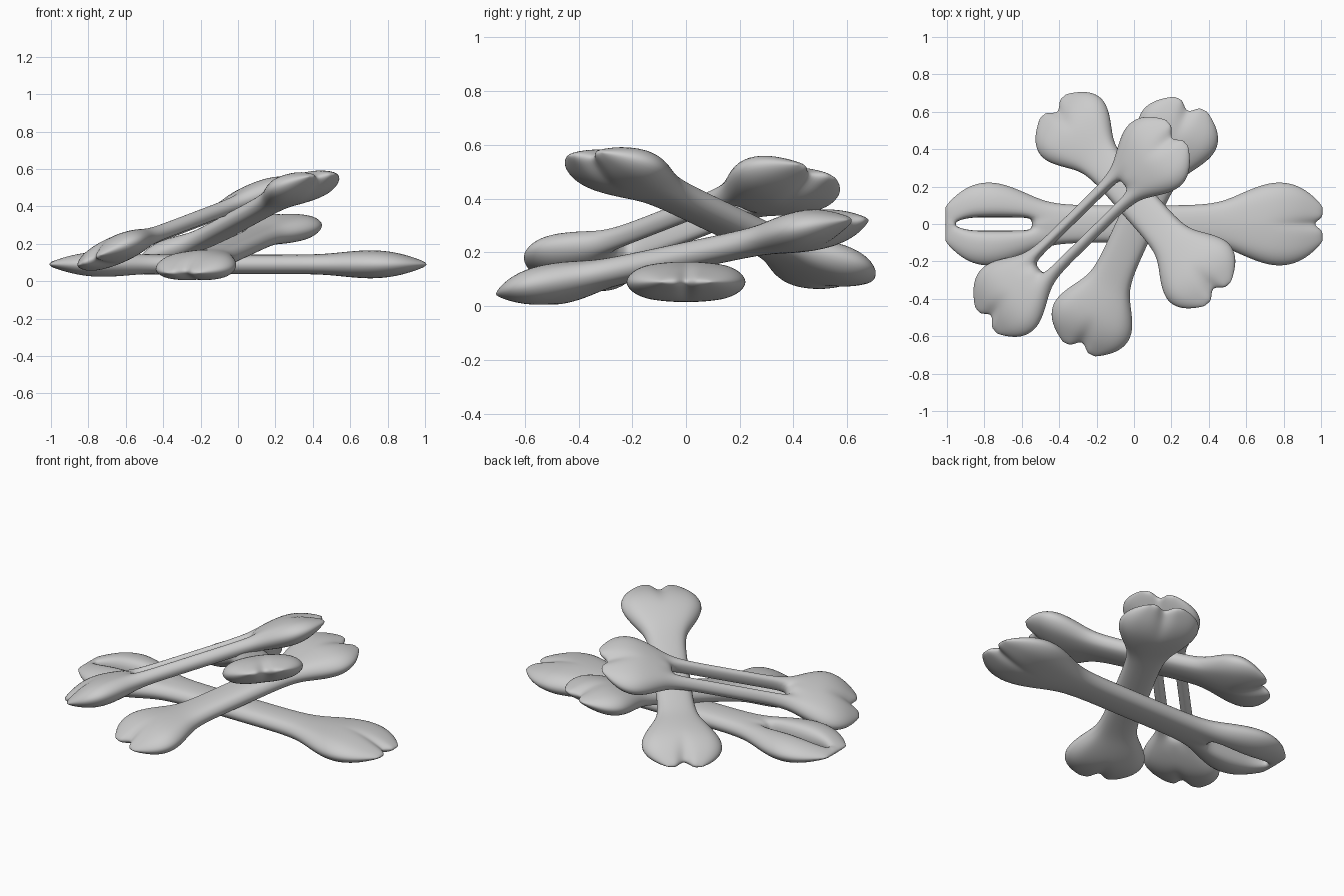
import bpy
import bmesh
import math
from mathutils import Matrix, Vector

old = bpy.data.objects.get("Cube")
if old:
    bpy.data.objects.remove(old, do_unlink=True)

bone_grey = bpy.data.materials.new("bone_grey")
bone_grey.use_nodes = True
colour = (0.6, 0.6, 0.6, 1)
bone_grey.diffuse_color = colour
bone_grey.node_tree.nodes["Principled BSDF"].inputs["Base Color"].default_value = colour

# Half of a bone: position along it, half width, half thickness
HALF = [(0.15, 0.106, 0.052), (0.3, 0.106, 0.052), (0.45, 0.118, 0.054),
        (0.55, 0.163, 0.064), (0.63, 0.203, 0.072), (0.72, 0.236, 0.077),
        (0.8, 0.242, 0.073), (0.88, 0.22, 0.058), (0.95, 0.17, 0.035),
        (1.01, 0.1, 0.012)]
STATIONS = [(-s, w, h) for s, w, h in reversed(HALF)] + [(0, 0.106, 0.052)] + HALF
SPREAD = (0, 0.4, 0.75, 1)


def make_bone(name, low, high, roll=0, hole=None, gap=0.045, rim=1, notches=(1, 1)):
    """A flat bone with a lobed knuckle at each end and an optional long slot."""
    low, high = Vector(low), Vector(high)
    length = (high - low).length / 2
    bm = bmesh.new()
    rows = []
    for s, w, h in STATIONS:
        in_hole = hole and hole[0] - 0.01 < s < hole[1] + 0.01
        c = gap * 0.4 if in_hole and s < -0.9 else gap
        side = [c + (w - c) * f for f in SPREAD]
        ys = [-y for y in reversed(side)] + [0] + side
        end = max(0, (abs(s) - 0.72) / 0.28) * notches[s > 0]
        top, bottom = [], []
        for y in ys:
            z = h * (1 - min(1, abs(y) / w) ** 2.4) ** (1 / 2.4)
            x = s * length
            if y == 0:                      # cleft between the two lobes
                z *= 1 - 0.35 * min(1, end)
                x -= math.copysign(0.055 * end ** 2, s)
            if in_hole and abs(y) == c:     # softened slot edge
                z *= rim
            a = bm.verts.new((x, y, z))
            edge = abs(y) > w - 1e-5
            top.append(a)
            bottom.append(a if edge else bm.verts.new((x, y, -z)))
            if edge:
                a.co.z = 0
        rows.append((s, top, bottom))

    def face(*verts):
        verts = list(dict.fromkeys(verts))
        if len(verts) > 2:
            bm.faces.new(verts)

    n = len(rows[0][1])
    mid = n // 2

    def is_open(i):
        if not hole or i < 0 or i >= len(rows) - 1:
            return False
        centre = (rows[i][0] + rows[i + 1][0]) / 2
        return hole[0] < centre < hole[1]

    # Upper and lower skins, with walls around the slot
    for i in range(len(rows) - 1):
        (_, t0, b0), (_, t1, b1) = rows[i], rows[i + 1]
        for j in range(n - 1):
            if is_open(i) and j in (mid - 1, mid):
                continue
            face(t0[j], t1[j], t1[j + 1], t0[j + 1])
            face(b0[j], b0[j + 1], b1[j + 1], b1[j])
        if is_open(i):
            for j in (mid - 1, mid + 1):
                face(t0[j], t1[j], b1[j], b0[j])
    for i, (_, t, b) in enumerate(rows):
        if is_open(i) != is_open(i - 1):
            for j in (mid - 1, mid):
                face(t[j], t[j + 1], b[j + 1], b[j])
    # Thin closing strips at the two tips
    for _, t, b in (rows[0], rows[-1]):
        for j in range(n - 1):
            face(t[j], t[j + 1], b[j + 1], b[j])

    bmesh.ops.delete(bm, geom=[v for v in bm.verts if not v.link_faces], context='VERTS')
    bmesh.ops.recalc_face_normals(bm, faces=bm.faces[:])
    for f in bm.faces:
        f.smooth = True
    mesh = bpy.data.meshes.new(name)
    bm.to_mesh(mesh)
    bm.free()
    mesh.materials.append(bone_grey)
    obj = bpy.data.objects.new(name, mesh)
    bpy.context.collection.objects.link(obj)

    # Lay the bone from its low tip to its high tip
    ax = (high - low).normalized()
    ay = Vector((0, 0, 1)).cross(ax).normalized()
    az = ax.cross(ay)
    basis = Matrix((ax, ay, az)).transposed().to_4x4()
    obj.matrix_world = (Matrix.Translation((low + high) / 2) @ basis
                        @ Matrix.Rotation(math.radians(roll), 4, 'X'))
    sub = obj.modifiers.new("smooth", 'SUBSURF')
    sub.levels = sub.render_levels = 2
    return obj


make_bone("long_slotted_bone", (-1, 0, 0.09), (1, 0, 0.09),
          hole=(-0.95, -0.55), gap=0.032, rim=0.85, notches=(0, 1))
make_bone("lower_bone", (-0.292, -0.664, 0.045), (0.301, 0.636, 0.32))
make_bone("steep_bone", (-0.43, 0.625, 0.09), (0.445, -0.37, 0.565), roll=4)
make_bone("twin_shaft_bone", (-0.787, -0.512, 0.115), (0.227, 0.482, 0.5), roll=-17,
          hole=(-0.45, 0.45), gap=0.044, rim=0.65)
